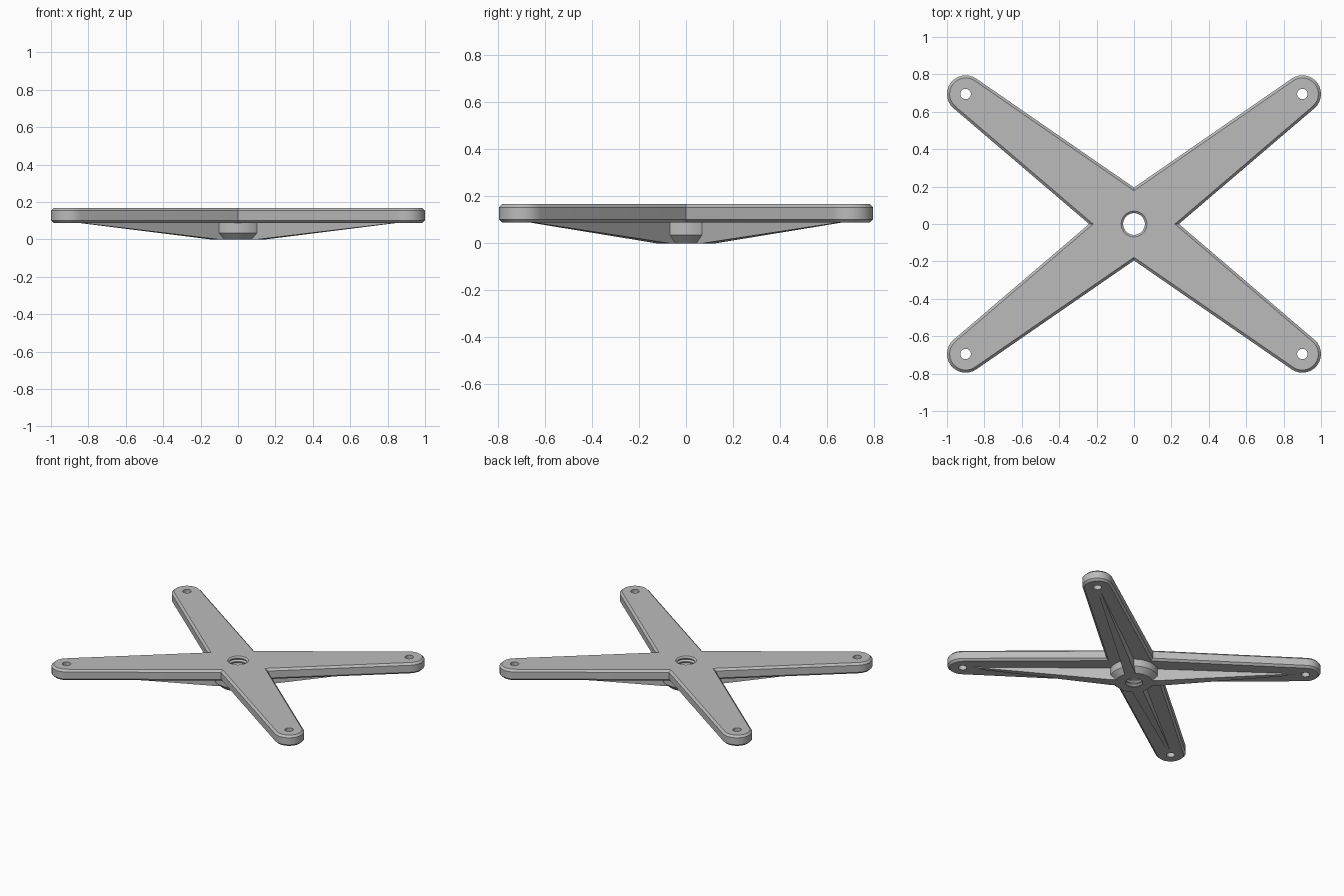
import bpy, bmesh, math
from mathutils import Matrix, Vector

cube = bpy.data.objects.get("Cube")
if cube:
    bpy.data.objects.remove(cube, do_unlink=True)

TIP = Vector((0.9, 0.695))      # mounting hole position on an arm
TIP_R = 0.1
PLATE_BOTTOM, PLATE_TOP = 0.088, 0.167

grey = bpy.data.materials.new("plain grey")
grey.use_nodes = True
COLOUR = (0.5, 0.5, 0.5, 1)
grey.diffuse_color = COLOUR
grey.node_tree.nodes["Principled BSDF"].inputs["Base Color"].default_value = COLOUR


def finish(name, bm):
    bmesh.ops.recalc_face_normals(bm, faces=bm.faces)
    mesh = bpy.data.meshes.new(name)
    bm.to_mesh(mesh)
    bm.free()
    mesh.materials.append(grey)
    obj = bpy.data.objects.new(name, mesh)
    bpy.context.collection.objects.link(obj)
    return obj


def lathe(name, profile, centre=(0, 0), steps=48):
    bm = bmesh.new()
    vs = [bm.verts.new((r, 0, z)) for r, z in profile]
    edges = [bm.edges.new(pair) for pair in zip(vs, vs[1:])]
    bmesh.ops.spin(bm, geom=vs + edges, cent=(0, 0, 0), axis=(0, 0, 1),
                   angle=math.tau, steps=steps)
    bmesh.ops.remove_doubles(bm, verts=bm.verts, dist=0.0001)
    bmesh.ops.translate(bm, verts=bm.verts, vec=(*centre, 0))
    return finish(name, bm)


def cut(obj, cutter):
    mod = obj.modifiers.new("cut", 'BOOLEAN')
    mod.operation = 'DIFFERENCE'
    mod.solver = 'EXACT'
    mod.object = cutter
    cutter.hide_render = True


def tangent(point, side):
    # Angle on the tip circle where a line from the point touches it
    d = point - TIP
    return math.atan2(d.y, d.x) + side * math.acos(TIP_R / d.length)


# Cross plate: tapered arms with round tips and chamfered rims
side_notch, front_notch = Vector((0.24, 0)), Vector((0, 0.195))
start, end = tangent(side_notch, 1), tangent(front_notch, -1)
sweep = (end - start) % math.tau
arc = [TIP + TIP_R * Vector((math.cos(start + sweep * i / 14),
                             math.sin(start + sweep * i / 14))) for i in range(15)]
half = [side_notch, *arc, front_notch] + [Vector((-p.x, p.y)) for p in reversed(arc)]
outline = half + [-p for p in half]

bm = bmesh.new()
base = bm.faces.new([bm.verts.new((p.x, p.y, PLATE_BOTTOM)) for p in outline])
top = bmesh.ops.extrude_face_region(bm, geom=[base], use_keep_orig=True)["geom"]
bmesh.ops.translate(bm, vec=(0, 0, PLATE_TOP - PLATE_BOTTOM),
                    verts=[g for g in top if isinstance(g, bmesh.types.BMVert)])
bmesh.ops.recalc_face_normals(bm, faces=bm.faces)
rims = [e for e in bm.edges if abs(e.verts[0].co.z - e.verts[1].co.z) < 0.001]
bmesh.ops.bevel(bm, geom=rims, offset=0.014, segments=1, affect='EDGES')
plate = finish("cross_plate", bm)

# Hub below the plate
hub = lathe("hub", [(0, 0), (0.125, 0), (0.16, 0.035), (0.16, 0.1), (0, 0.1)])

# Threaded bore through the hub and plate
PITCH = 0.026
thread = [(0, -0.03)]
for i in range(9):
    z = -0.03 + i * PITCH
    thread += [(0.058, z), (0.058, z + 0.006), (0.07, z + 0.016)]
thread += [(0.058, thread[-1][1] + 0.01), (0, thread[-1][1] + 0.01)]
bore = lathe("bore_cutter", thread)
cut(plate, bore)
cut(hub, bore)

# Mounting holes in the arm tips
cutters = [bore]
for sx in (1, -1):
    for sy in (1, -1):
        hole = lathe("mounting_hole_cutter",
                     [(0, 0), (0.028, 0), (0.028, 0.3), (0, 0.3)],
                     (sx * TIP.x, sy * TIP.y), 24)
        cut(plate, hole)
        cutters.append(hole)

# Tapered ribs under the arms: distance, half width, underside height
stations = [(0.12, 0.036, 0), (0.16, 0.035, 0), (1.07, 0.01, 0.088)]
arm_angle = math.atan2(TIP.y, TIP.x)
ribs = []
for name, angle in (("rib_back_left", arm_angle), ("rib_back_right", math.pi - arm_angle),
                    ("rib_front_right", math.pi + arm_angle), ("rib_front_left", -arm_angle)):
    bm = bmesh.new()
    rings = [[bm.verts.new(c) for c in ((r, -w, z), (r, w, z), (r, w, 0.1), (r, -w, 0.1))]
             for r, w, z in stations]
    for a, b in zip(rings, rings[1:]):
        for i in range(4):
            j = (i + 1) % 4
            bm.faces.new((a[i], a[j], b[j], b[i]))
    bm.faces.new(rings[0])
    bm.faces.new(rings[-1])
    bmesh.ops.rotate(bm, verts=bm.verts, matrix=Matrix.Rotation(angle, 3, 'Z'))
    ribs.append(finish(name, bm))

# Apply the cuts, remove the cutters, then smooth the round surfaces
for obj in (plate, hub):
    bpy.ops.object.select_all(action='DESELECT')
    obj.select_set(True)
    bpy.context.view_layer.objects.active = obj
    for mod in list(obj.modifiers):
        bpy.ops.object.modifier_apply(modifier=mod.name)
for c in cutters:
    bpy.data.objects.remove(c, do_unlink=True)
for obj in (plate, hub):
    bpy.ops.object.select_all(action='DESELECT')
    obj.select_set(True)
    bpy.context.view_layer.objects.active = obj
    bpy.ops.object.shade_smooth_by_angle(angle=math.radians(25))
